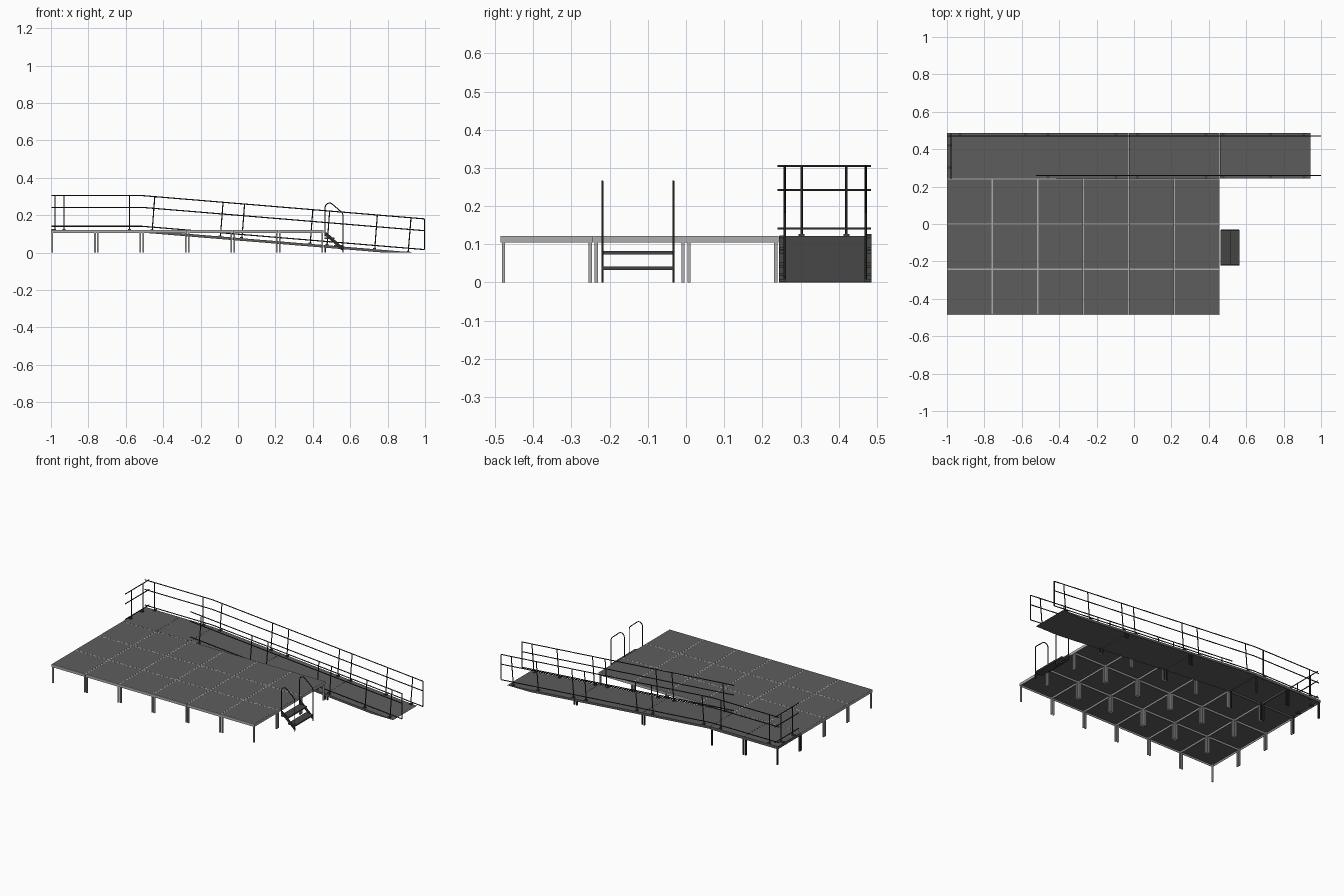
import bpy, bmesh, math
from mathutils import Vector

if "Cube" in bpy.data.objects:
    bpy.data.objects.remove(bpy.data.objects["Cube"])

P = 0.243            # panel pitch
TOP = 0.121          # deck height
X0, Y0 = -1.0, -0.486
SLOPE = -0.0825
BEND = X0 + 2 * P    # where the ramp starts


def material(name, v):
    m = bpy.data.materials.new(name)
    m.diffuse_color = (v, v, v, 1)
    m.use_nodes = True
    m.node_tree.nodes["Principled BSDF"].inputs["Base Color"].default_value = m.diffuse_color
    return m


DECK = material("dark_deck", 0.11)
METAL = material("light_metal", 0.42)
BLACK = material("black_metal", 0.025)
DARK = material("dark_metal", 0.06)


def add_object(name, me, mat):
    me.materials.append(mat)
    ob = bpy.data.objects.new(name, me)
    bpy.context.collection.objects.link(ob)
    return ob


def boxes(name, items, mat):
    """One object out of (min corner, max corner) boxes."""
    bm = bmesh.new()
    for lo, hi in items:
        lo, hi = Vector(lo), Vector(hi)
        c, s = (lo + hi) / 2, hi - lo
        r = bmesh.ops.create_cube(bm, size=1)
        for v in r["verts"]:
            v.co = Vector((v.co.x * s.x, v.co.y * s.y, v.co.z * s.z)) + c
    me = bpy.data.meshes.new(name)
    bm.to_mesh(me)
    bm.free()
    return add_object(name, me, mat)


def extrude_y(name, profile, y0, y1, mat):
    bm = bmesh.new()
    f = bm.faces.new([bm.verts.new((x, y0, z)) for x, z in profile])
    r = bmesh.ops.extrude_face_region(bm, geom=[f])
    for v in r["geom"]:
        if isinstance(v, bmesh.types.BMVert):
            v.co.y = y1
    bmesh.ops.recalc_face_normals(bm, faces=bm.faces)
    me = bpy.data.meshes.new(name)
    bm.to_mesh(me)
    bm.free()
    return add_object(name, me, mat)


def tubes(name, paths, radius, mat):
    """Round tubes along point paths, turned into one mesh."""
    cu = bpy.data.curves.new(name, 'CURVE')
    cu.dimensions = '3D'
    cu.bevel_depth = radius
    cu.bevel_resolution = 2
    cu.use_fill_caps = True
    for path in paths:
        sp = cu.splines.new('POLY')
        sp.points.add(len(path) - 1)
        for p, co in zip(sp.points, path):
            p.co = (*co, 1)
    tmp = bpy.data.objects.new(name + "_path", cu)
    bpy.context.collection.objects.link(tmp)
    bpy.context.view_layer.update()
    me = bpy.data.meshes.new_from_object(
        tmp.evaluated_get(bpy.context.evaluated_depsgraph_get()))
    bpy.data.objects.remove(tmp)
    me.materials.clear()
    return add_object(name, me, mat)


# Stage and landing panels: rim frame, inset deck, four corner legs
def panel(x, y, frame, deck, legs):
    x1, y1, w, zb = x + P, y + P, 0.0035, TOP - 0.017
    g = 0.0004
    x, y, x1, y1 = x + g, y + g, x1 - g, y1 - g
    frame += [((x, y, zb), (x1, y + w, TOP)), ((x, y1 - w, zb), (x1, y1, TOP)),
              ((x, y + w, zb), (x + w, y1 - w, TOP)),
              ((x1 - w, y + w, zb), (x1, y1 - w, TOP))]
    deck.append(((x + w, y + w, TOP - 0.007), (x1 - w, y1 - w, TOP + 0.0003)))
    s, i = 0.0085, 0.003
    for lx in (x + i, x1 - i - s):
        for ly in (y + i, y1 - i - s):
            legs.append(((lx, ly, 0), (lx + s, ly + s, TOP - 0.007)))


frame, deck, legs = [], [], []
for i in range(6):
    for j in range(3):
        panel(X0 + i * P, Y0 + j * P, frame, deck, legs)
boxes("stage_frame", frame, METAL)
boxes("stage_deck", deck, DECK)
boxes("stage_legs", legs, METAL)

frame, deck, legs = [], [], []
for i in range(2):
    panel(X0 + i * P, Y0 + 3 * P, frame, deck, legs)
boxes("landing_frame", frame, DECK)
boxes("landing_deck", deck, DECK)
boxes("landing_legs", legs, BLACK)


# Ramp in three sloping sections with short legs under the joints
RY0, RY1 = Y0 + 3 * P, Y0 + 4 * P


def drop(x):
    return min(0, (x - BEND) * SLOPE) if x > BEND else 0


T = 0.014
for k in range(3):
    a, b = BEND + 2 * P * k + 0.0006, BEND + 2 * P * (k + 1) - 0.0006
    za, zb = TOP + drop(a), TOP + drop(b)
    if k < 2:
        prof = [(a, za), (b, zb), (b, zb - T), (a, za - T)]
    else:
        xc = b - (T - zb) / -SLOPE
        prof = [(a, za), (b, zb), (b, 0), (xc, 0), (a, za - T)]
    extrude_y("ramp_section_%d" % (k + 1), prof, RY0 + 0.0005, RY1, DECK)
legs = []
for x in (BEND + 2 * P, BEND + 4 * P):
    for dx in (-0.012, 0.004):
        for y in (RY0 + 0.005, RY1 - 0.013):
            legs.append(((x + dx, y, 0), (x + dx + 0.008, y + 0.008, TOP + drop(x) - T + 0.002)))
boxes("ramp_legs", legs, BLACK)

# Handrails: three rails, posts square to the slope, closed lower end
HEIGHTS = (0.02, 0.121, 0.184)
XE = 0.997
ANG = math.atan(SLOPE)
RAMP_POSTS = (-0.46, -0.095, 0.02, 0.385, 0.475, 0.73, 0.91)


def rail_set(name, y, start, posts, side):
    paths = []
    for h in HEIGHTS:
        pts = [(start, y, TOP + h)]
        pts += [(x, y, TOP + h + drop(x)) for x in (BEND, XE) if x > start]
        paths.append(pts)
    zt = TOP + drop(XE)
    paths.append([(XE, y, zt + HEIGHTS[0]), (XE, y, zt + HEIGHTS[2])])
    clamps = []
    for x in posts:
        z = TOP + drop(x)
        lean = -math.sin(ANG) if x > BEND else 0
        bottom = max(0.003, z - 0.014)
        paths.append([(x, y, bottom), (x + lean * 0.184, y, z + 0.184)])
        edge = y + side * 0.0145
        ys = sorted((y - side * 0.003, edge))
        clamps.append(((x - 0.008, ys[0], bottom), (x + 0.008, ys[1], z + 0.006)))
    tubes(name + "_handrail", paths, 0.003, BLACK)
    boxes(name + "_post_clamps", clamps, DARK)


rail_set("back", 0.471, -0.998, (-0.93, -0.58) + RAMP_POSTS, 1)
rail_set("front", 0.259, BEND - 0.01, RAMP_POSTS, -1)

# End guard across the left side of the landing
xg = -0.978
guard = [[(xg, 0.24, TOP + h), (xg, 0.485, TOP + h)] for h in HEIGHTS]
guard += [[(xg, y, TOP - 0.012), (xg, y, TOP + 0.184)] for y in (0.303, 0.42)]
tubes("end_guard_rail", guard, 0.003, BLACK)
boxes("end_guard_clamps", [((-0.998, y - 0.008, TOP - 0.012), (-0.974, y + 0.008, TOP + 0.006))
                           for y in (0.303, 0.42)], DARK)

# Access stairs: two treads, stringers and looped handrails
SY0, SY1 = -0.219, -0.033
boxes("stair_treads", [((0.463, SY0, 0.073), (0.517, SY1, 0.082)),
                       ((0.512, SY0, 0.033), (0.565, SY1, 0.042))], DARK)
loops = []
for y in (SY0, SY1):
    pts = [(0.466, y, 0.085), (0.466, y, 0.24)]
    for d in range(165, 54, -22):
        a = math.radians(d)
        pts.append((0.489 + 0.023 * math.cos(a), y, 0.242 + 0.023 * math.sin(a)))
    pts += [(0.55, y, 0.22), (0.558, y, 0.211), (0.561, y, 0.2), (0.561, y, 0)]
    loops.append(pts)
    tag = "front" if y == SY0 else "back"
    extrude_y(tag + "_stringer", [(0.462, 0.108), (0.474, 0.108), (0.565, 0.025),
                                  (0.565, 0.01), (0.558, 0.01), (0.462, 0.095)],
              y - 0.002, y + 0.002, BLACK)
tubes("stair_handrails", loops, 0.0028, BLACK)
